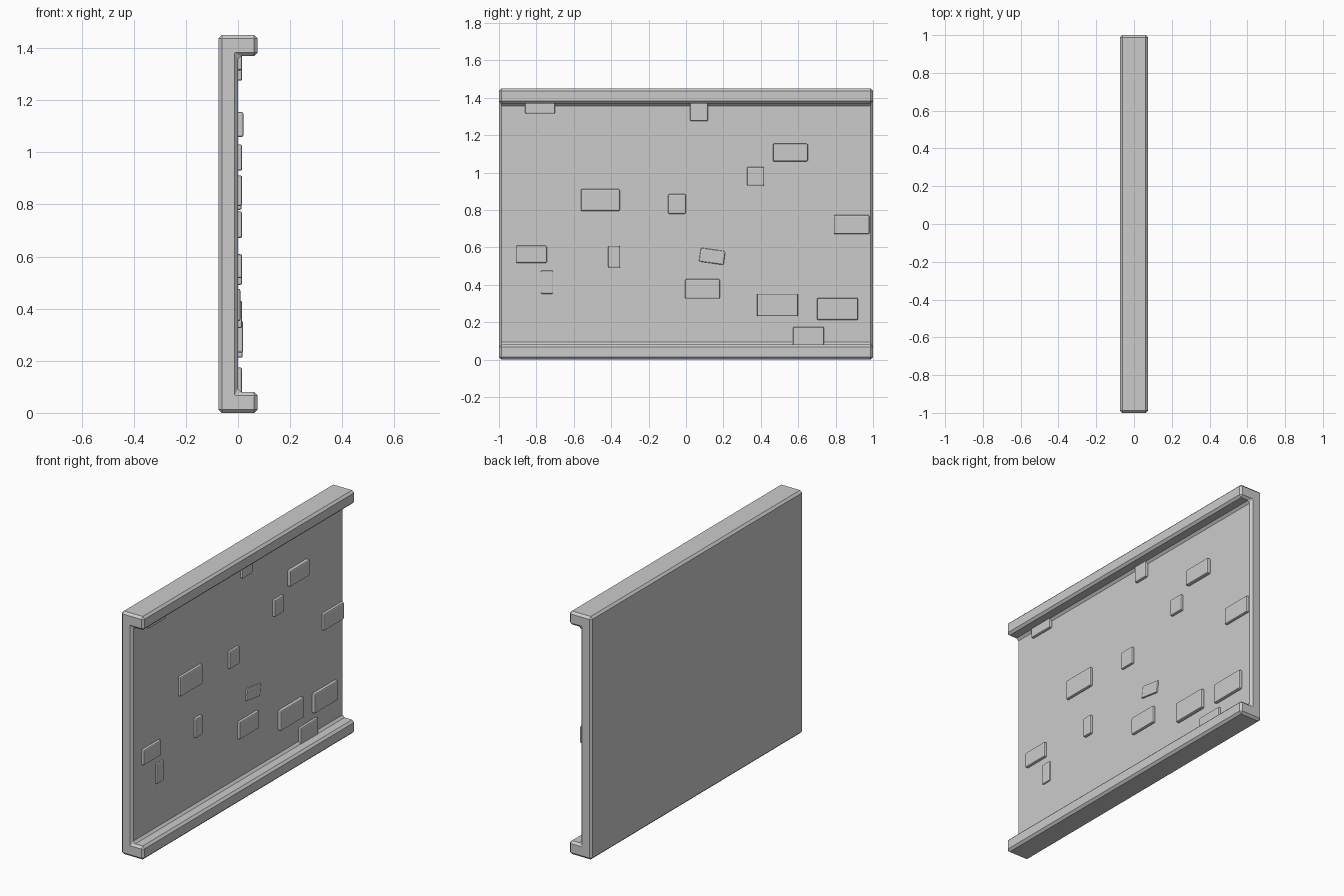
import bpy, bmesh, math

H = 1.45


def finish(bm, name, width, segments):
    bmesh.ops.recalc_face_normals(bm, faces=bm.faces)
    me = bpy.data.meshes.new(name)
    bm.to_mesh(me)
    bm.free()
    ob = bpy.data.objects.new(name, me)
    bpy.context.collection.objects.link(ob)
    bev = ob.modifiers.new("bevel", 'BEVEL')
    bev.width = width
    bev.segments = segments
    bev.limit_method = 'ANGLE'
    return ob


# Wall slab with top and bottom ledges: C profile (x, z) swept along y
profile = [(-0.075, 0), (0.075, 0), (0.075, 0.08), (0, 0.08),
           (0, H - 0.08), (0.075, H - 0.08), (0.075, H), (-0.075, H)]
bm = bmesh.new()
face = bm.faces.new([bm.verts.new((x, -1, z)) for x, z in profile])
ext = bmesh.ops.extrude_face_region(bm, geom=[face])
for v in ext["geom"]:
    if isinstance(v, bmesh.types.BMVert):
        v.co.y = 1
finish(bm, "wall_panel", 0.013, 1)

# Raised bricks: centre y, centre z, width, height, protrusion, tilt in degrees
bricks = [
    (-0.78, 1.355, 0.16, 0.08, 0.016, 0),
    (0.07, 1.33, 0.095, 0.11, 0.016, 0),
    (0.558, 1.107, 0.187, 0.095, 0.021, 0),
    (0.372, 0.98, 0.092, 0.10, 0.016, 0),
    (-0.458, 0.853, 0.208, 0.117, 0.016, 0),
    (-0.048, 0.832, 0.096, 0.105, 0.014, 0),
    (0.885, 0.722, 0.19, 0.102, 0.016, 0),
    (-0.827, 0.563, 0.166, 0.092, 0.016, 0),
    (-0.384, 0.55, 0.064, 0.117, 0.016, 0),
    (-0.743, 0.414, 0.066, 0.124, 0.009, 0),
    (0.14, 0.552, 0.133, 0.074, 0.009, -8),
    (0.088, 0.378, 0.186, 0.105, 0.016, 0),
    (0.489, 0.292, 0.22, 0.12, 0.02, 0),
    (0.81, 0.271, 0.22, 0.118, 0.018, 0),
    (0.655, 0.122, 0.167, 0.106, 0.015, 0),
]
for i, (y, z, w, h, d, tilt) in enumerate(bricks):
    bm = bmesh.new()
    bmesh.ops.create_cube(bm, size=1)
    bmesh.ops.scale(bm, vec=(d + 0.03, w, h), verts=bm.verts)
    ob = finish(bm, f"raised_brick_{i + 1}", 0.007, 2)
    ob.location = ((d - 0.03) / 2, y, z)
    ob.rotation_euler.x = math.radians(tilt)
